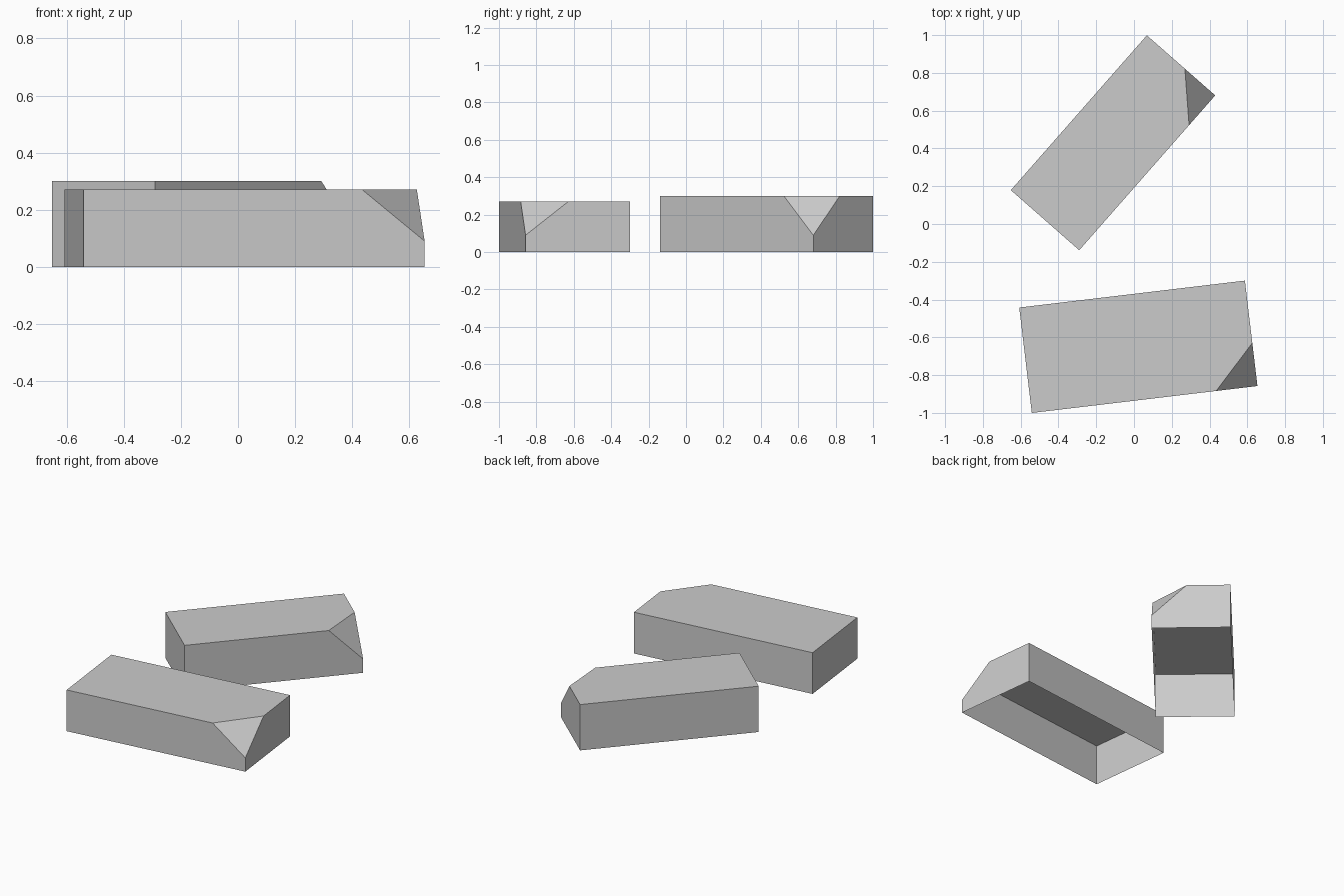
import bpy
import bmesh
from math import radians
from mathutils import Matrix, Vector

cube = bpy.data.objects.get("Cube")
if cube:
    bpy.data.objects.remove(cube, do_unlink=True)

# Single plain grey
grey = bpy.data.materials.new("plain_grey")
grey.use_nodes = True
colour = (0.6, 0.6, 0.6, 1)
grey.diffuse_color = colour
grey.node_tree.nodes["Principled BSDF"].inputs["Base Color"].default_value = colour


def block(name, size, centre, angle, cut):
    """Thin open-bottomed box with one upper corner sliced off."""
    length, width, height = size
    bm = bmesh.new()
    bmesh.ops.create_cube(bm, size=1)
    bmesh.ops.scale(bm, vec=size, verts=bm.verts)
    bmesh.ops.translate(bm, vec=(0, 0, height / 2), verts=bm.verts)

    # Slice the corner at +length, -width, top, and close the slice
    corner = Vector((length / 2, -width / 2, height))
    along, across, down = cut
    normal = Vector((1 / along, -1 / across, 1 / down)).normalized()
    result = bmesh.ops.bisect_plane(
        bm, geom=bm.verts[:] + bm.edges[:] + bm.faces[:], dist=1e-5,
        plane_co=corner - Vector((along, 0, 0)), plane_no=normal,
        clear_outer=True)
    rim = [e for e in result["geom_cut"] if isinstance(e, bmesh.types.BMEdge)]
    bmesh.ops.contextual_create(bm, geom=rim)
    bmesh.ops.recalc_face_normals(bm, faces=bm.faces)

    # Open underside
    underside = [f for f in bm.faces if f.normal.z < -0.9]
    bmesh.ops.delete(bm, geom=underside, context='FACES_ONLY')

    mesh = bpy.data.meshes.new(name)
    bm.to_mesh(mesh)
    bm.free()
    mesh.materials.append(grey)
    obj = bpy.data.objects.new(name, mesh)
    obj.matrix_world = Matrix.Translation((*centre, 0)) @ Matrix.Rotation(radians(angle), 4, 'Z')
    bpy.context.collection.objects.link(obj)


block("front_block", (1.203, 0.562, 0.27), (0.023, -0.65), 6.8, (0.22, 0.23, 0.18))
block("back_block", (1.091, 0.482, 0.3), (-0.111, 0.43), 48.7, (0.21, 0.214, 0.21))
